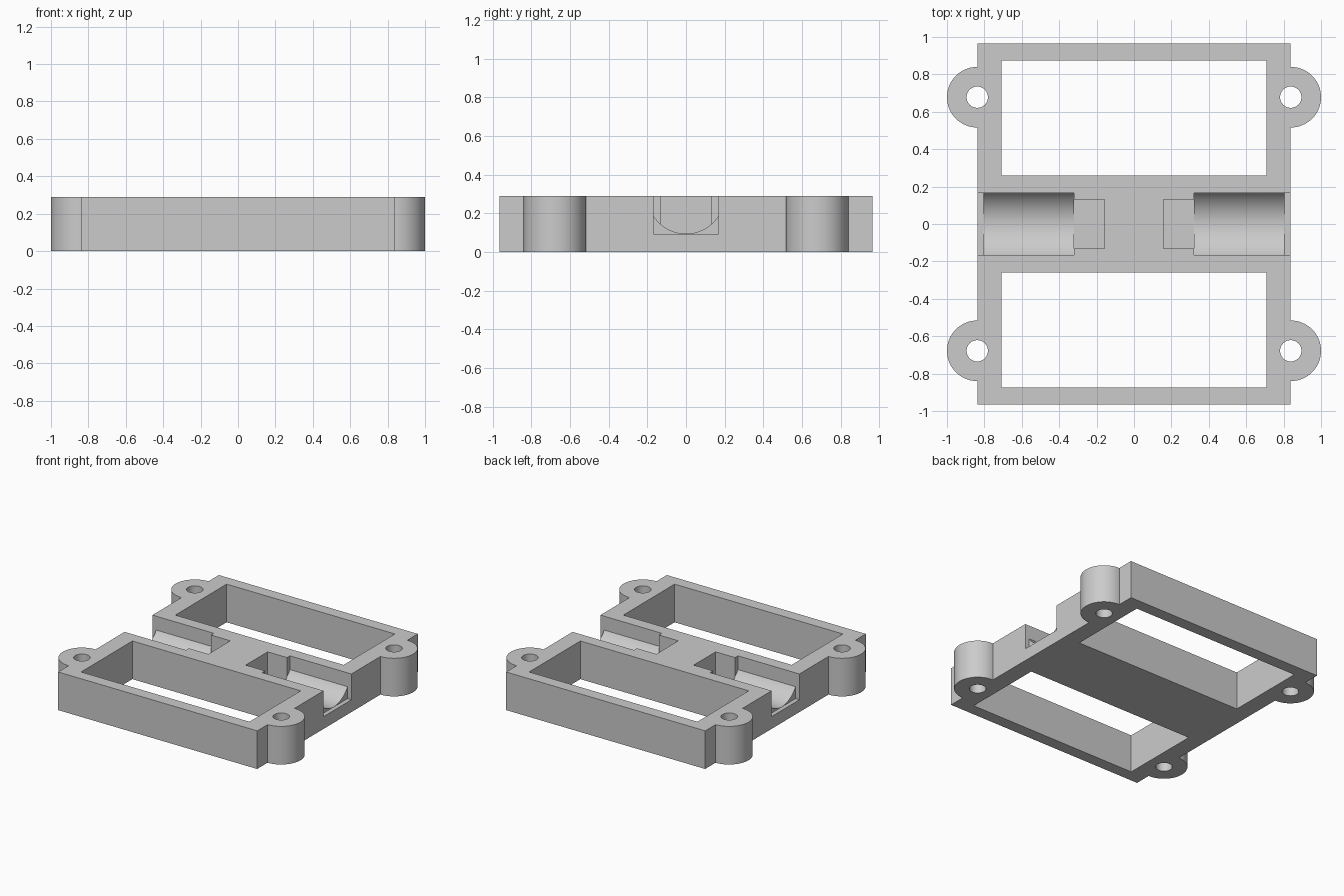
import bpy, bmesh, math

if "Cube" in bpy.data.objects:
    bpy.data.objects.remove(bpy.data.objects["Cube"], do_unlink=True)

HEIGHT = 0.29
FLOOR = 0.095          # bottom of the shaft channels
OVER = 0.1             # how far cutters run past the faces

grey = bpy.data.materials.new("light_grey")
grey.use_nodes = True
colour = (0.6, 0.6, 0.6, 1)
grey.diffuse_color = colour
grey.node_tree.nodes["Principled BSDF"].inputs["Base Color"].default_value = colour


def prism(name, points, offset):
    """Extrude a closed outline of 3D points along an offset."""
    bm = bmesh.new()
    face = bm.faces.new([bm.verts.new(p) for p in points])
    top = bmesh.ops.extrude_face_region(bm, geom=[face])["geom"]
    verts = [g for g in top if isinstance(g, bmesh.types.BMVert)]
    bmesh.ops.translate(bm, verts=verts, vec=offset)
    bmesh.ops.recalc_face_normals(bm, faces=bm.faces)
    mesh = bpy.data.meshes.new(name)
    bm.to_mesh(mesh)
    bm.free()
    mesh.materials.append(grey)
    obj = bpy.data.objects.new(name, mesh)
    bpy.context.collection.objects.link(obj)
    return obj


def box(name, x0, x1, y0, y1, z0, z1):
    outline = [(x0, y0, z0), (x1, y0, z0), (x1, y1, z0), (x0, y1, z0)]
    return prism(name, outline, (0, 0, z1 - z0))


def cylinder(name, x, y, r, z0, z1, n=64):
    ring = [(x + r * math.cos(math.tau * i / n), y + r * math.sin(math.tau * i / n), z0)
            for i in range(n)]
    return prism(name, ring, (0, 0, z1 - z0))


def combine(target, tool, operation):
    """Apply a boolean and discard the tool."""
    mod = target.modifiers.new("combine", 'BOOLEAN')
    mod.operation, mod.solver, mod.object = operation, 'EXACT', tool
    bpy.context.view_layer.objects.active = target
    bpy.ops.object.modifier_apply(modifier=mod.name)
    bpy.data.objects.remove(tool, do_unlink=True)


# Main block
frame = box("bracket_frame", -0.837, 0.837, -0.965, 0.965, 0, HEIGHT)

# Screw ears at the corners
corners = [(sx * 0.838, sy * 0.678) for sx in (-1, 1) for sy in (-1, 1)]
for x, y in corners:
    combine(frame, cylinder("ear", x, y, 0.162, 0, HEIGHT), 'UNION')
for x, y in corners:
    combine(frame, cylinder("screw_hole", x, y, 0.057, -OVER, HEIGHT + OVER), 'DIFFERENCE')

# Two large windows
for s in (-1, 1):
    y0, y1 = sorted((s * 0.258, s * 0.874))
    combine(frame, box("window", -0.708, 0.708, y0, y1, -OVER, HEIGHT + OVER), 'DIFFERENCE')

# Channels at both ends: square mouth, round cradle, narrow inner pocket
radius, half = 0.2, 0.167
sweep = math.asin(half / radius)
arc = [sweep * (i / 16 - 1) for i in range(33)]
for s in (-1, 1):
    cradle = [(s * 0.32, radius * math.sin(a), FLOOR + radius * (1 - math.cos(a))) for a in arc]
    cradle += [(s * 0.32, half, HEIGHT + OVER), (s * 0.32, -half, HEIGHT + OVER)]
    combine(frame, prism("cradle", cradle, (s * 0.5, 0, 0)), 'DIFFERENCE')
    for name, xa, xb, hw in (("mouth", 0.805, 0.9, 0.168), ("pocket", 0.157, 0.321, 0.132)):
        x0, x1 = sorted((s * xa, s * xb))
        combine(frame, box(name, x0, x1, -hw, hw, FLOOR - 0.001, HEIGHT + OVER), 'DIFFERENCE')

# Smooth round walls, crisp edges
bpy.ops.object.select_all(action='DESELECT')
frame.select_set(True)
bpy.context.view_layer.objects.active = frame
bpy.ops.object.shade_smooth_by_angle(angle=math.radians(30))
